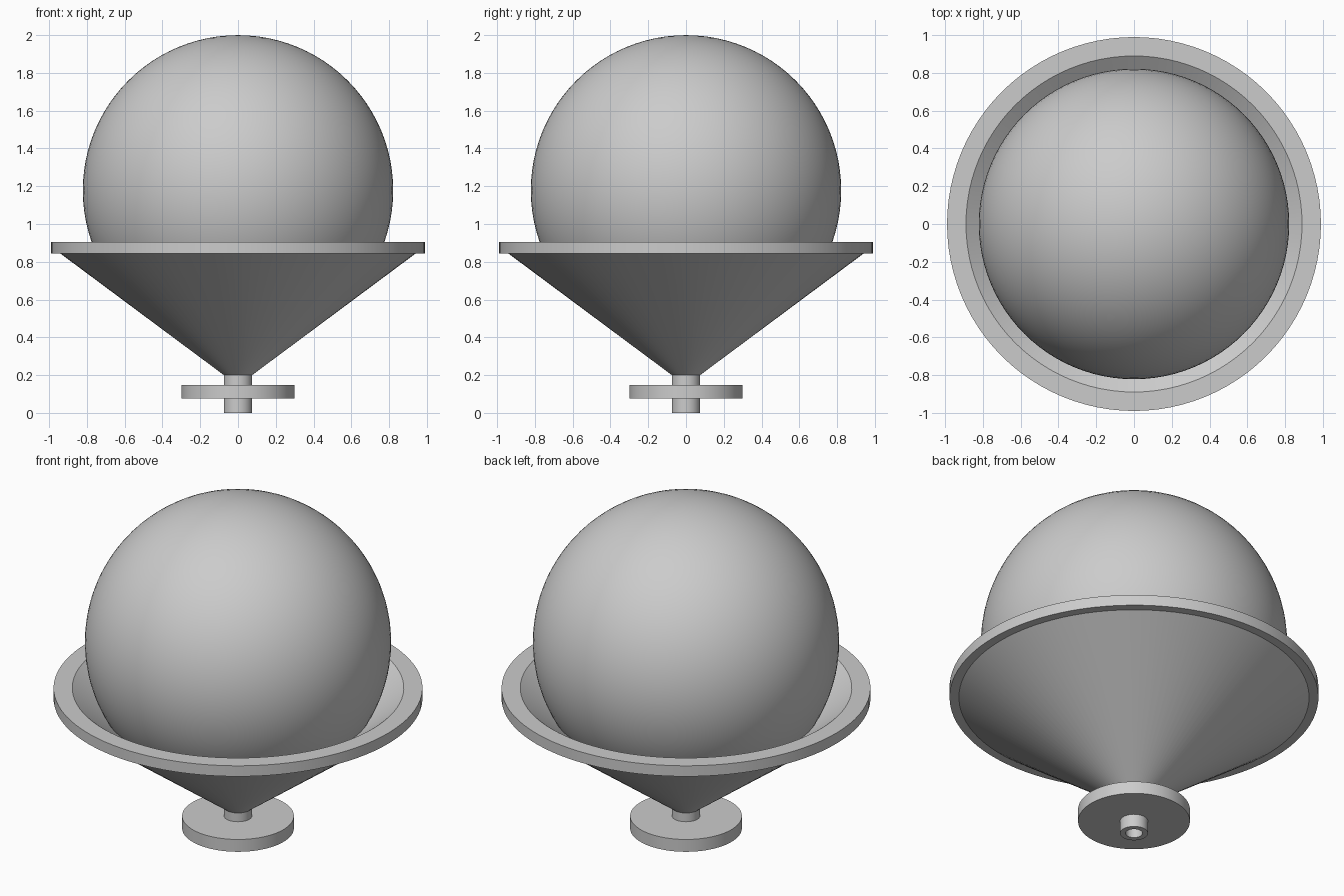
import bpy, bmesh, math

cube = bpy.data.objects.get("Cube")
if cube:
    bpy.data.objects.remove(cube, do_unlink=True)

SEGMENTS = 96

# Single grey material
grey = bpy.data.materials.new("plain_grey")
grey.use_nodes = True
colour = (0.6, 0.6, 0.6, 1)
grey.diffuse_color = colour
grey.node_tree.nodes["Principled BSDF"].inputs["Base Color"].default_value = colour


def finish(bm, name):
    bmesh.ops.recalc_face_normals(bm, faces=bm.faces)
    mesh = bpy.data.meshes.new(name)
    bm.to_mesh(mesh)
    bm.free()
    mesh.materials.append(grey)
    obj = bpy.data.objects.new(name, mesh)
    bpy.context.collection.objects.link(obj)
    bpy.ops.object.select_all(action="DESELECT")
    obj.select_set(True)
    bpy.context.view_layer.objects.active = obj
    bpy.ops.object.shade_smooth_by_angle(angle=math.radians(30))
    return obj


def lathe(name, profile):
    """Revolve a closed (radius, height) profile around z."""
    bm = bmesh.new()
    verts = [bm.verts.new((r, 0, z)) for r, z in profile]
    edges = [bm.edges.new((verts[i - 1], verts[i])) for i in range(len(verts))]
    bmesh.ops.spin(bm, geom=verts + edges, cent=(0, 0, 0), axis=(0, 0, 1),
                   angle=math.tau, steps=SEGMENTS, use_merge=True)
    bmesh.ops.remove_doubles(bm, verts=bm.verts, dist=0.0001)
    return finish(bm, name)


# Hollow stem, disc, funnel and flat rim turned as one body
stem, bore, disc = 0.075, 0.045, 0.3
lathe("funnel_stand", [
    (bore, 0), (stem, 0), (stem, 0.075), (disc, 0.075), (disc, 0.148),
    (stem, 0.148), (stem, 0.2), (0.94, 0.843), (0.99, 0.843),
    (0.99, 0.906), (0.89, 0.906), (bore, 0.28),
])

# Ball resting in the funnel
bm = bmesh.new()
bmesh.ops.create_uvsphere(bm, u_segments=SEGMENTS, v_segments=48, radius=0.822)
finish(bm, "ball").location.z = 1.178
